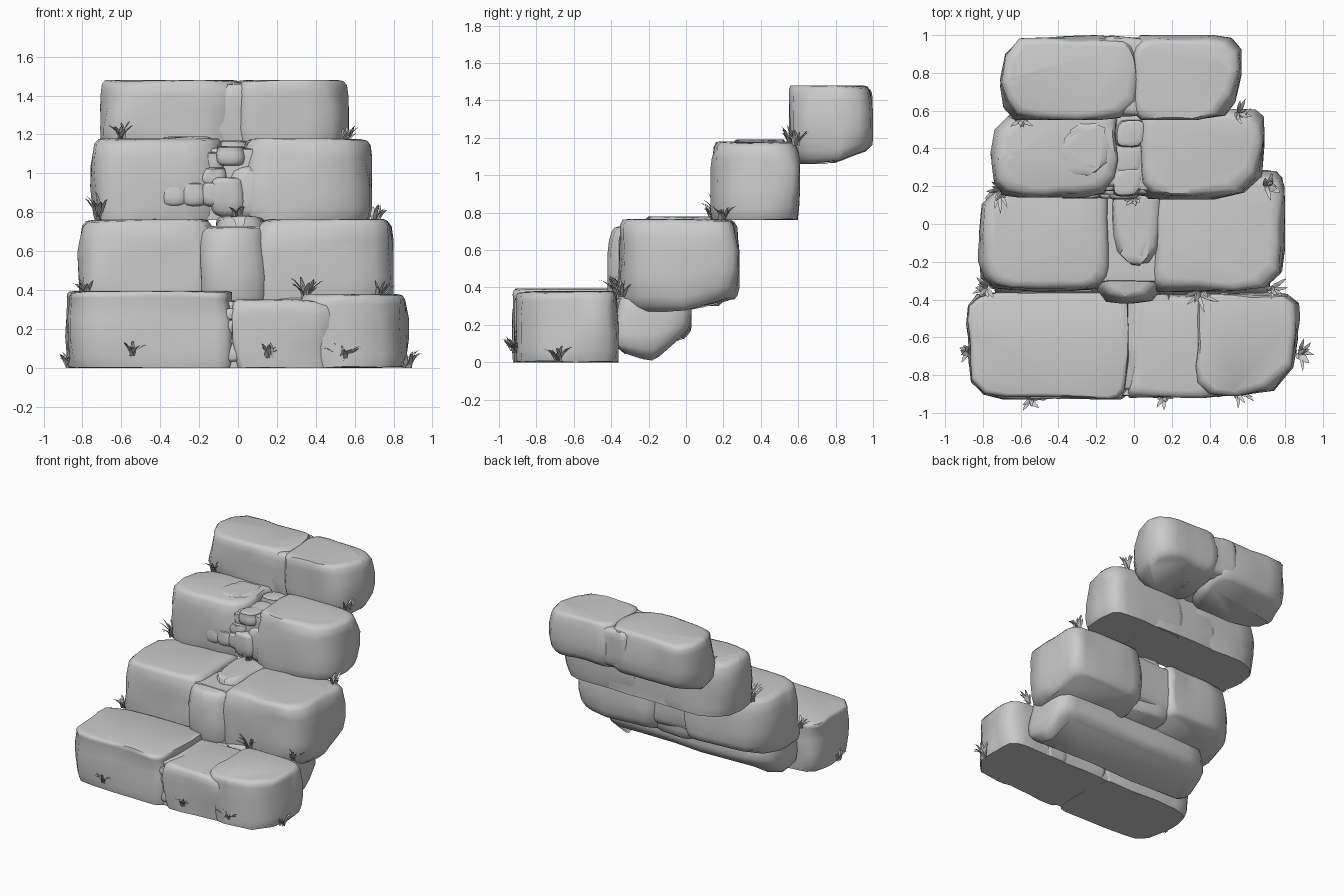
import bpy, bmesh, math, random
from mathutils import Vector, noise

if "Cube" in bpy.data.objects:
    bpy.data.objects.remove(bpy.data.objects["Cube"])

random.seed(7)


def outline(x0, x1, y0, y1, cuts):
    """Plan of a rock: rectangle with rounded corners (front-left, front-right, back-right, back-left)."""
    corners = [Vector((x0, y0)), Vector((x1, y0)), Vector((x1, y1)), Vector((x0, y1))]
    pts = []
    for i, c in enumerate(corners):
        prev = (corners[i - 1] - c).normalized()
        nxt = (corners[(i + 1) % 4] - c).normalized()
        wide = 1.35 if i % 2 else 0.8           # irregular corner cuts
        a, b = c + prev * cuts[i] * wide, c + nxt * cuts[i] * wide
        for t in (0, 0.33, 0.67, 1):
            pts.append(a * (1 - t) ** 2 + c * (2 * t * (1 - t)) + b * t ** 2)
    full = []
    for i, p in enumerate(pts):                 # extra points along the long sides
        q = pts[(i + 1) % len(pts)]
        full.append(p)
        if i % 4 == 3:
            full += [p.lerp(q, 0.33), p.lerp(q, 0.67)]
    return full


def rock(name, xs, ys, zs, cuts=(.1, .1, .1, .1), top=.05, bot=.04, back=0.0, front=0.0, rough=.032):
    """Rounded boulder; back and front lift the lower edge on those sides."""
    (x0, x1), (y0, y1), (z0, z1) = xs, ys, zs
    h = z1 - z0
    rings = [(0, bot), (.06, bot * .5), (.16, bot * .15), (.4, 0), (.65, .003),
             (1 - .22 * min(1, top / .05), .01), (.93, top * .4), (.985, top * .8), (1, top * 1.5)]
    bm = bmesh.new()
    loops = []
    for f, i in rings:
        loop = []
        for p in outline(x0 + i, x1 - i, y0 + i * .8, y1 - i * .7, cuts):
            v = (p.y - y0) / (y1 - y0)
            lift = (1 - f) ** 2 * (back * max(0, v * 2 - 1) + front * max(0, 1 - v * 2))
            co = Vector((p.x, p.y, z0 + h * f + lift))
            n = noise.noise_vector(co * 4.5 + Vector((x0 * 7, y0 * 5, z1 * 3)))
            co += Vector((n.x, n.y, n.z * .5)) * rough
            co = Vector((min(max(co.x, x0), x1), min(max(co.y, y0), y1), min(max(co.z, z0), z1)))
            loop.append(bm.verts.new(co))
        loops.append(loop)
    n = len(loops[0])
    for a, b in zip(loops, loops[1:]):
        for k in range(n):
            bm.faces.new((a[k], a[(k + 1) % n], b[(k + 1) % n], b[k]))
    bm.faces.new(loops[0][::-1])
    bm.faces.new(loops[-1])
    finish(name, bm, 50)


def finish(name, bm, angle):
    bmesh.ops.recalc_face_normals(bm, faces=bm.faces)
    me = bpy.data.meshes.new(name)
    bm.to_mesh(me)
    bm.free()
    ob = bpy.data.objects.new(name, me)
    bpy.context.collection.objects.link(ob)
    bpy.ops.object.select_all(action='DESELECT')
    ob.select_set(True)
    bpy.context.view_layer.objects.active = ob
    bpy.ops.object.shade_smooth_by_angle(angle=math.radians(angle))


def pebble(name, c, r):
    """Small rounded filler stone."""
    rock(name, (c[0] - r[0], c[0] + r[0]), (c[1] - r[1], c[1] + r[1]), (c[2] - r[2], c[2] + r[2]),
         [min(r[0], r[1]) * .65] * 4, top=min(r) * .45, bot=min(r) * .5, rough=.012)


def tuft(name, pos, out, size=.1, count=9):
    """Fan of curved pointed grass blades leaning towards out (degrees)."""
    bm = bmesh.new()
    for i in range(count):
        a = math.radians(out + 190 * ((i + random.uniform(.2, .8)) / count - .5))
        d = Vector((math.cos(a), math.sin(a), 0))
        s = Vector((-d.y, d.x, 0))
        ln = size * random.uniform(.65, 1.1)
        lean = random.uniform(.3, .85)
        base = Vector(pos) + s * random.uniform(-.02, .02)
        rows = []
        for t, w in ((0, .006), (.45, .011), (.8, .007)):
            c = base + d * ln * lean * t ** 1.3 + Vector((0, 0, ln * (t - .4 * lean * t * t)))
            rows.append([bm.verts.new(c - s * w), bm.verts.new(c - d * .004), bm.verts.new(c + s * w)])
        tip = bm.verts.new(base + d * ln * lean + Vector((0, 0, ln * (1 - .45 * lean))))
        for a_, b_ in zip(rows, rows[1:]):
            for k in range(3):
                j = (k + 1) % 3
                bm.faces.new((a_[k], a_[j], b_[j], b_[k]))
        for k in range(3):
            bm.faces.new((rows[-1][k], rows[-1][(k + 1) % 3], tip))
    finish(name, bm, 40)


# bottom step
rock("step1_left", (-.89, -.03), (-.93, -.36), (0, .395), (.26, .06, .04, .12), top=.02, bot=.01)
rock("step1_middle", (-.03, .54), (-.92, -.36), (0, .35), (.05, .12, .05, .03), top=.045, bot=.01)
rock("step1_right", (.32, .88), (-.91, -.36), (0, .38), (.2, .24, .17, .05), top=.03, bot=.01)
rock("step1_core", (-.2, .2), (-.89, -.37), (0, .345), (.03,) * 4, top=.02, bot=.0)

# foundation boulder under the second step
rock("foundation", (-.74, .72), (-.38, .03), (.01, .36), (.05, .05, .16, .16), bot=.07, back=.16, front=.05)

# second step
rock("step2_left", (-.83, -.12), (-.36, .25), (.28, .765), (.2, .08, .08, .22), top=.05, bot=.05, back=.08)
rock("step2_right", (.09, .80), (-.36, .285), (.27, .765), (.1, .17, .12, .12), top=.05, bot=.05, back=.08)
rock("step2_middle", (-.21, .18), (-.42, .2), (.3, .725), (.17, .14, .05, .05), top=.04, bot=.04)
rock("step2_core", (-.35, .35), (-.33, .23), (.3, .73), (.03,) * 4, top=.04, bot=.04, back=.08)
rock("step2_cap", (-.13, .17), (-.22, .2), (.5, .78), (.17, .14, .05, .05), top=.05)

# third step
rock("step3_left", (-.76, -.07), (.14, .6), (.76, 1.18), (.2, .14, .05, .17), top=.05, bot=.015)
rock("step3_right", (.02, .69), (.13, .61), (.76, 1.18), (.16, .2, .15, .04), top=.05, bot=.015)
rock("step3_core", (-.3, .3), (.18, .6), (.76, 1.13), (.04,) * 4, top=.03, bot=.0)
rock("step3_lump", (-.4, -.1), (.22, .56), (.95, 1.19), (.18, .13, .18, .13), top=.05)
rock("step3_front_slab", (-.06, .26), (.135, .5), (.77, 1.04), (.12, .12, .05, .05), top=.06)
pebble("step3_front_stone", (-.05, .2, .88), (.09, .07, .1))

# top step
rock("step4_left", (-.71, .02), (.55, 1.0), (1.06, 1.48), (.22, .14, .12, .17), top=.04, bot=.05, back=.09)
rock("step4_right", (-.01, .57), (.55, 1.0), (1.06, 1.48), (.13, .17, .2, .08), top=.04, bot=.05, back=.09)
rock("step4_middle", (-.17, .18), (.57, 1.0), (1.08, 1.46), (.12, .1, .04, .04), top=.04, bot=.04, back=.09)

# filler stones stacked in the gaps
for i, (z, r) in enumerate(((.08, .05), (.15, .03), (.21, .035), (.275, .03))):
    pebble(f"step1_filler_{i}", (-.025, -.875, z), (.045, .035, r))
for row, (z, r) in enumerate(((.89, .06), (.985, .045), (1.06, .05))):
    for col, x in enumerate((-.31, -.21, -.12)):
        dx = random.uniform(-.02, .02)
        pebble(f"step3_filler_{row}_{col}", (x + dx, .2 + .02 * row, z), (.07, .065, r))
for i, (x, y, z) in enumerate(((-.04, .22, 1.09), (-.03, .34, 1.09), (-.02, .48, 1.12))):
    pebble(f"step3_top_filler_{i}", (x, y, z), (.08, .075, .05))

# grass tufts: position, outward direction, blade length
tufts = [((-.87, -.68, 0), 190, .1), ((-.54, -.92, .06), 270, .1), ((.16, -.91, .05), 270, .1),
         ((.54, -.88, .02), 290, .13), ((.87, -.68, 0), 0, .11), ((-.78, -.34, .37), 220, .11),
         ((.35, -.36, .35), 270, .14), ((.73, -.33, .35), 310, .12), ((-.71, .18, .76), 240, .16),
         ((.71, .2, .76), 10, .11), ((0, .14, .77), 270, .08), ((-.6, .56, 1.17), 250, .11),
         ((.56, .59, 1.16), 350, .1)]
for i, (pos, out, size) in enumerate(tufts):
    tuft(f"grass_tuft_{i}", pos, out, size, 11)
